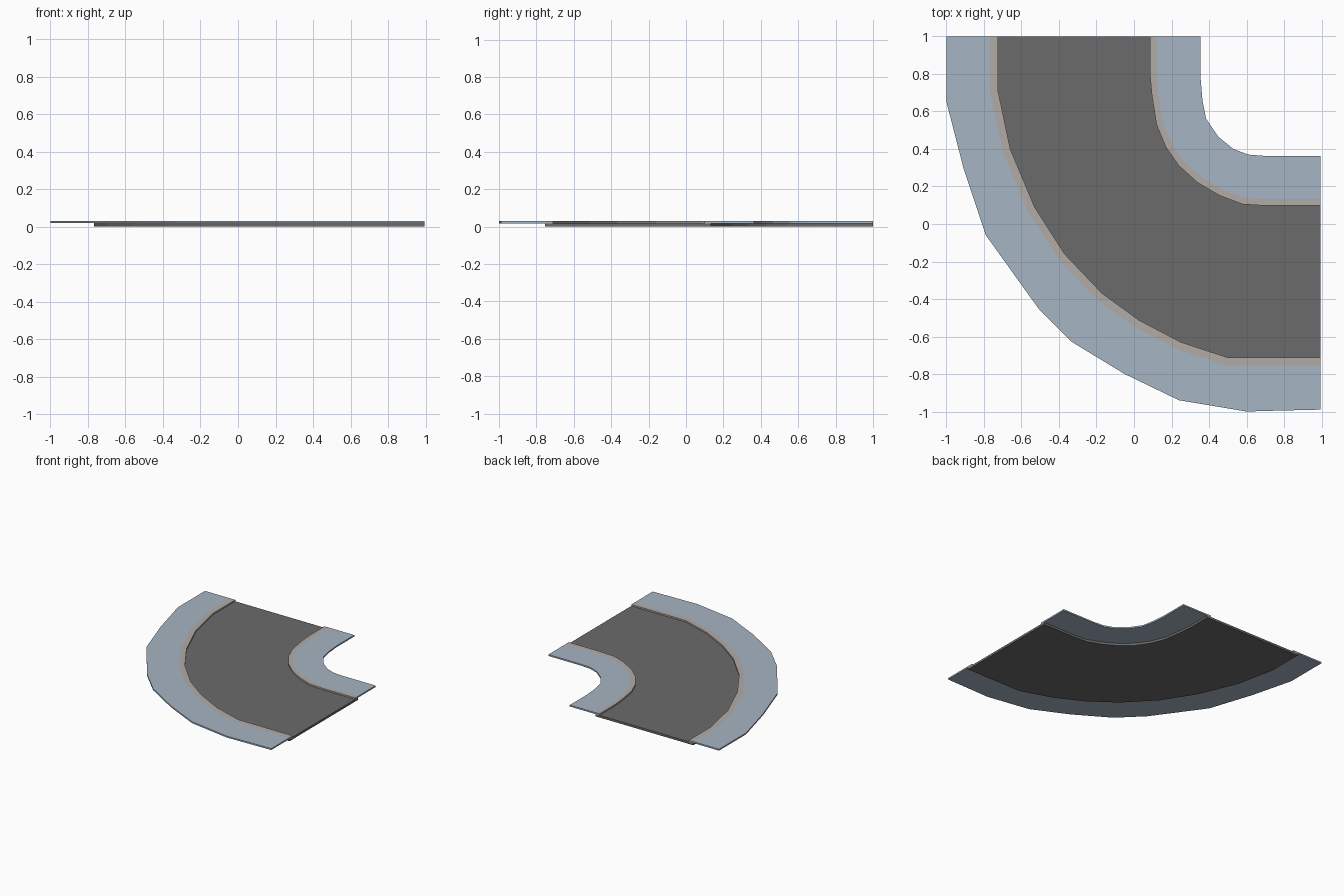
import bpy, bmesh
from mathutils import Vector

if "Cube" in bpy.data.objects:
    bpy.data.objects.remove(bpy.data.objects["Cube"])

# Plan-view edges of the bend, from the back end round to the right end
walk_outer = [(-1, 1), (-1, .65), (-.91, .3), (-.79, -.06), (-.51, -.45), (-.33, -.63),
              (-.05, -.8), (.24, -.94), (.6, -1), (.78, -.995), (.995, -.99)]
road_outer = [(-.725, 1), (-.725, .71), (-.66, .4), (-.53, .09), (-.37, -.16), (-.17, -.37),
              (.03, -.515), (.25, -.63), (.5, -.712), (.995, -.712)]
road_inner = [(.085, 1), (.085, .8), (.095, .69), (.12, .53), (.17, .41), (.24, .31),
              (.34, .22), (.46, .15), (.58, .105), (.7, .098), (.995, .098)]
walk_inner = [(.355, 1), (.355, .78), (.365, .66), (.385, .56), (.45, .465), (.53, .4),
              (.61, .37), (.7, .363), (.995, .363)]


def offset(path, d):
    """Parallel copy of a path; positive d moves it to the left of travel."""
    pts = [Vector(p) for p in path]
    norms = [Vector((-(b - a).y, (b - a).x)).normalized() for a, b in zip(pts, pts[1:])]
    out = []
    for i, p in enumerate(pts):
        n1, n2 = norms[max(i - 1, 0)], norms[min(i, len(norms) - 1)]
        m = (n1 + n2).normalized()
        out.append(tuple(p + m * (d / m.dot(n1))))
    return out


def material(name, rgb):
    m = bpy.data.materials.new(name)
    m.diffuse_color = (*rgb, 1)
    m.use_nodes = True
    m.node_tree.nodes["Principled BSDF"].inputs["Base Color"].default_value = m.diffuse_color
    return m


def slab(name, edge_a, edge_b, z0, z1, mat):
    """Flat slab between two plan-view edges."""
    bm = bmesh.new()
    outline = list(edge_a) + list(reversed(edge_b))
    face = bm.faces.new([bm.verts.new((x, y, z0)) for x, y in outline])
    top = bmesh.ops.extrude_face_region(bm, geom=[face], use_keep_orig=True)["geom"]
    verts = [v for v in top if isinstance(v, bmesh.types.BMVert)]
    bmesh.ops.translate(bm, verts=verts, vec=(0, 0, z1 - z0))
    bmesh.ops.recalc_face_normals(bm, faces=bm.faces)
    me = bpy.data.meshes.new(name)
    bm.to_mesh(me)
    bm.free()
    me.materials.append(mat)
    ob = bpy.data.objects.new(name, me)
    bpy.context.collection.objects.link(ob)


asphalt = material("asphalt", (.145, .145, .145))
paving = material("paving", (.38, .46, .54))
kerbstone = material("kerbstone", (.45, .41, .38))

kerb_outer = offset(road_outer, -.042)
kerb_inner = offset(road_inner, .035)

# Road bed runs under both kerbs
slab("road", kerb_outer, kerb_inner, 0, .018, asphalt)
# Kerbs
slab("outer_kerb", kerb_outer, road_outer, .018, .03, kerbstone)
slab("inner_kerb", road_inner, kerb_inner, .018, .03, kerbstone)
# Pavements
slab("outer_pavement", walk_outer, kerb_outer, .018, .03, paving)
slab("inner_pavement", kerb_inner, walk_inner, .018, .03, paving)
